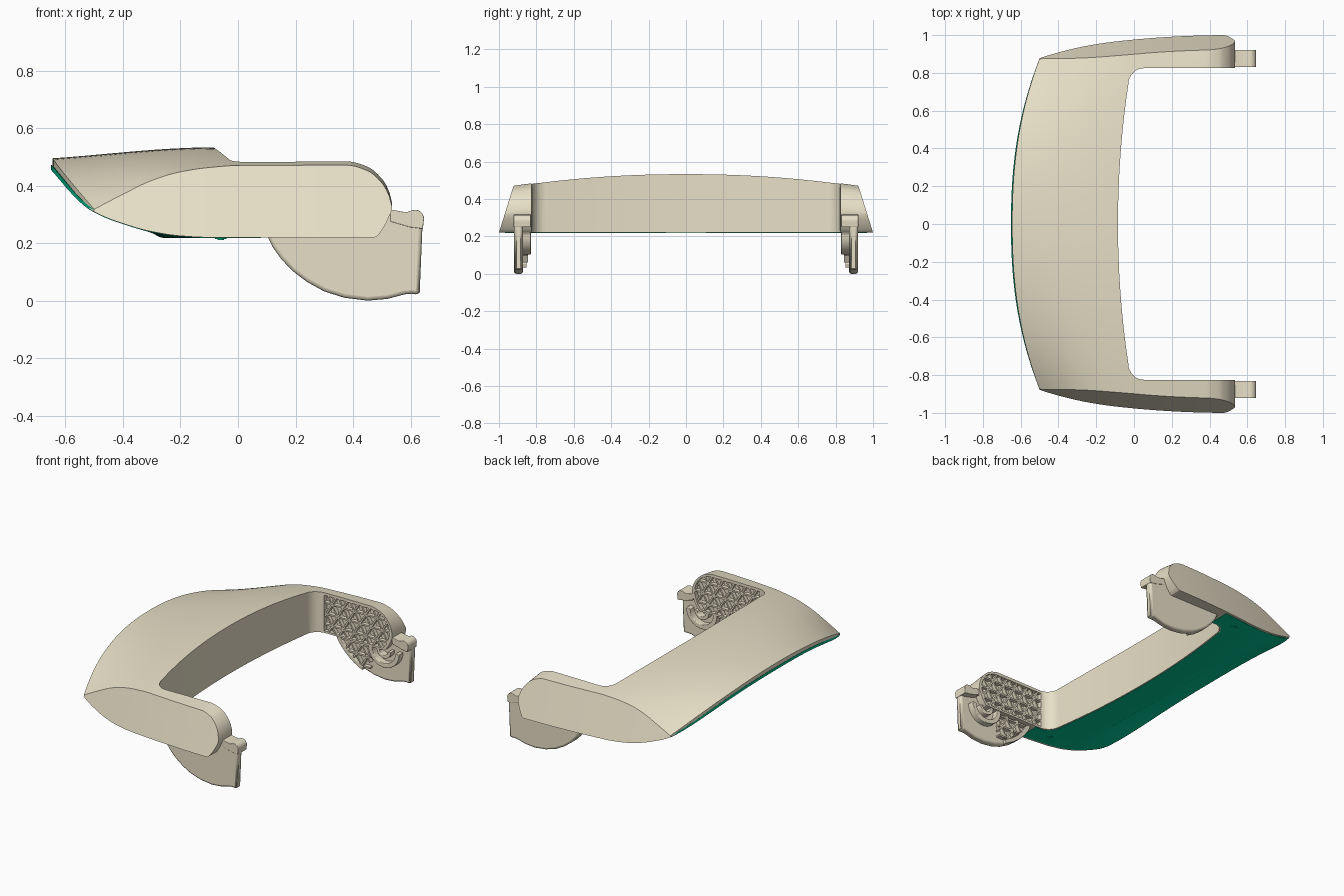
import bpy, bmesh, math
from mathutils import Vector

if "Cube" in bpy.data.objects:
    bpy.data.objects.remove(bpy.data.objects["Cube"])


def material(name, rgb):
    m = bpy.data.materials.new(name)
    m.diffuse_color = (*rgb, 1)
    m.use_nodes = True
    m.node_tree.nodes["Principled BSDF"].inputs["Base Color"].default_value = m.diffuse_color
    return m


green = material("green", (0.0, 0.55, 0.29))
beige = material("beige", (0.80, 0.74, 0.57))


def curve(pts):
    """Monotone smooth interpolation through (x, z) points."""
    d = [(b[1] - a[1]) / (b[0] - a[0]) for a, b in zip(pts, pts[1:])]
    m = [d[0]] + [2 * p * q / (p + q) if p * q > 0 else 0 for p, q in zip(d, d[1:])] + [d[-1]]

    def f(x):
        x = min(max(x, pts[0][0]), pts[-1][0])
        i = 0
        while i < len(pts) - 2 and x > pts[i + 1][0]:
            i += 1
        h = pts[i + 1][0] - pts[i][0]
        t = (x - pts[i][0]) / h
        return (pts[i][1] * (1 + 2 * t) * (1 - t) ** 2 + h * m[i] * t * (1 - t) ** 2
                + pts[i + 1][1] * t * t * (3 - 2 * t) + h * m[i + 1] * t * t * (t - 1))
    return f


ridge = curve([(-.5, .318), (-.4, .37), (-.3, .418), (-.2, .448), (-.1, .463), (0, .47),
               (.38, .471), (.45, .452), (.5, .41), (.525, .366), (.535, .33)])
crown = curve([(-.5, .495), (-.05, .533), (.38, .533), (.45, .515), (.5, .47), (.525, .425), (.535, .38)])
belly = curve([(-.66, .475), (-.505, .312), (-.4, .268), (-.3, .24), (-.2, .225), (-.1, .22),
               (.475, .22), (.51, .26), (.535, .315)])


def side(x, z):
    return 1 - .31 * (z - .22) - .095 * max(0, (.5 - x)) ** 2


def finish(name, bm, mat=beige, mirror=False, bevel=0):
    bmesh.ops.recalc_face_normals(bm, faces=bm.faces)
    me = bpy.data.meshes.new(name)
    bm.to_mesh(me)
    bm.free()
    ob = bpy.data.objects.new(name, me)
    bpy.context.collection.objects.link(ob)
    me.materials.append(mat)
    if bevel:
        b = ob.modifiers.new("bevel", 'BEVEL')
        b.width, b.segments, b.limit_method, b.angle_limit = bevel, 3, 'ANGLE', math.radians(50)
    if mirror:
        mm = ob.modifiers.new("mirror", 'MIRROR')
        mm.use_axis = (False, True, False)
    return ob


def smooth(ob, angle=30):
    bpy.ops.object.select_all(action='DESELECT')
    ob.select_set(True)
    bpy.context.view_layer.objects.active = ob
    bpy.ops.object.shade_smooth_by_angle(angle=math.radians(angle))


def prism(name, pts, lo, hi, axis='y', **kw):
    """Extrude a 2D outline along y (points are x,z) or z (points are x,y)."""
    bm = bmesh.new()
    put = (lambda a, b, c: (a, c, b)) if axis == 'y' else (lambda a, b, c: (a, b, c))
    rows = [[bm.verts.new(put(a, b, c)) for a, b in pts] for c in (lo, hi)]
    for r in rows:
        bm.faces.new(r)
    for i in range(len(pts)):
        j = (i + 1) % len(pts)
        bm.faces.new((rows[0][i], rows[0][j], rows[1][j], rows[1][i]))
    return finish(name, bm, **kw)


def loft(name, xs, section, n=48, mat=beige):
    """Skin cross-sections; section(x0, s) returns a top and a bottom point."""
    bm = bmesh.new()
    rows = []
    for x in xs:
        pairs = [section(x, -1 + 2 * i / n) for i in range(n + 1)]
        rows.append([bm.verts.new(p[0]) for p in pairs] + [bm.verts.new(p[1]) for p in reversed(pairs)])
    k = 2 * n + 2
    for a, b in zip(rows, rows[1:]):
        for i in range(k):
            j = (i + 1) % k
            bm.faces.new((a[i], a[j], b[j], b[i]))
    for r in (rows[0], rows[-1]):
        for i in range(n):
            bm.faces.new((r[i], r[i + 1], r[k - 2 - i], r[k - 1 - i]))
    return finish(name, bm, mat)


def cut(ob, cutter):
    bpy.context.view_layer.update()
    m = ob.modifiers.new("cut", 'BOOLEAN')
    m.operation, m.solver, m.object = 'DIFFERENCE', 'EXACT', cutter
    bpy.context.view_layer.objects.active = ob
    bpy.ops.object.modifier_apply(modifier=m.name)


def bow(x, s):
    return x - .145 * (1 - abs(s) ** 2.3) * max(0, (.1 - x) / .6)


def under(x, s):
    """Underside height: flat, then an arched slope rising to the bowed front edge."""
    xx, xf = bow(x, s), bow(-.505, s)
    t = max(0, (-.27 - xx) / (-.27 - xf))
    straight = .22 + (belly(xf) - .22) * t
    w = (1 - abs(s) ** 3) if xx < .1 else 0
    return belly(xx) + (straight - belly(xx)) * w


def shell_section(x, s):
    xx = bow(x, s)
    zr = ridge(x)
    zt = zr + (crown(x) - zr) * (1 - abs(s) ** 2.15)
    return ((xx, s * side(x, zr), zt), (xx, s * side(x, belly(x)), under(x, s)))


def panel_section(x, s):
    xx = bow(x, s)
    y, zb = s * .985 * side(x, belly(x)), under(x, s)
    drop = .002 + .008 * min(1, max(0, (-.5 - xx) / .1))
    return ((xx, y, zb + .008), (xx, y, zb - drop))


def spread(a, b, n):
    return [a + (b - a) * i / n for i in range(n + 1)]


def arc(cx, cz, r, a0, a1, n=14):
    return [(cx + r * math.cos(math.radians(a)), cz + r * math.sin(math.radians(a))) for a in spread(a0, a1, n)]


# Curved shell with two arms, and the green underside panel
shell = loft("shell", spread(-.5, .36, 36) + spread(.38, .535, 16), shell_section)
panel = loft("underside_panel", spread(-.505, .08, 26), panel_section, mat=green)

# Opening between the arms, with rounded corners (slightly larger in the panel)
half = [(-.085 + .055 * (y / .74) ** 2, y) for y in spread(0, .74, 14)]
half += arc(.055, .74, .085, 180, 90, 8)[1:] + [(1, .825)]
window = prism("window_cutter", [(x, -y) for x, y in reversed(half[1:])] + half, 0, 1, axis='z')
cut(shell, window)
window.location.x, window.scale.y = -.008, 1.008
cut(panel, window)

# Pockets on the inner arm faces
pocket = [(.045, .232), (.468, .232), (.495, .265), (.515, .325)] + arc(.395, .345, .119, 0, 90, 8) + [(.045, .464)]
pocket_cutter = prism("pocket_cutter", pocket, -.853, .853)
cut(shell, pocket_cutter)
for c in (window, pocket_cutter):
    bpy.data.objects.remove(c)
smooth(shell)
smooth(panel, 20)


# Triangular ribs with a pointed star at each crossing, clipped to a convex outline
def lattice(name, poly, y0, y1, step=.07, w=.005):
    bm = bmesh.new()
    P = [Vector(p) for p in poly]
    O = Vector((.3, .345))
    edges = [(a, Vector((a.y - b.y, b.x - a.x)).normalized()) for a, b in zip(P, P[1:] + P[:1])]
    for ang in (0, 60, 120):
        d = Vector((math.cos(math.radians(ang)), math.sin(math.radians(ang))))
        nrm = Vector((-d.y, d.x))
        for k in range(-9, 10):
            o = O + nrm * step * k
            t0, t1 = -9, 9
            for a, inw in edges:
                den, num = inw.dot(d), inw.dot(a - o)
                if abs(den) < 1e-6:
                    t1 = -99 if num > 0 else t1
                elif den > 0:
                    t0 = max(t0, num / den)
                else:
                    t1 = min(t1, num / den)
            if t1 - t0 < .02:
                continue
            ends = [o + d * t + nrm * v for t, v in ((t0, -w), (t1, -w), (t1, w), (t0, w))]
            lo, hi = [[bm.verts.new((e.x, y, e.y)) for e in ends] for y in (y0, y1)]
            bm.faces.new(lo)
            bm.faces.new(hi)
            for i in range(4):
                j = (i + 1) % 4
                bm.faces.new((lo[i], lo[j], hi[j], hi[i]))
    r = step / math.sin(math.radians(60))
    for i in range(-9, 10):
        for j in range(-9, 10):
            c = O + Vector((r * (i + j / 2), step * j))
            if all(inw.dot(c - a) > .012 for a, inw in edges):
                tip = bm.verts.new((c.x, y0 - .002, c.y))
                base = [bm.verts.new((x, y1, z)) for x, z in arc(c.x, c.y, .03, 0, 300, 5)]
                bm.faces.new(base)
                for q in range(6):
                    bm.faces.new((base[q], base[(q + 1) % 6], tip))
    return finish(name, bm, mirror=True)


lattice("arm_ribs", pocket, .828, .856)
lattice("plate_ribs", [(.14, .23), (.17, .17), (.23, .11), (.3, .068), (.36, .055), (.36, .23)], .845, .88)

# Rounded plates hanging below the arm ends
low = [(.1, .23), (.12, .187), (.15, .145), (.19, .103), (.24, .065), (.3, .032), (.37, .01), (.45, .0),
       (.52, .006), (.58, .022), (.605, .024), (.622, .02), (.632, .028)]
plate = prism("arm_plate", low + [(.642, .27), (.642, .29), (.63, .307), (.61, .312), (.59, .304), (.53, .314),
                                  (.14, .3)], .872, .92, mirror=True, bevel=.014)
rim = [(x + .022 * (.42 - x) / .35, z + .024) for x, z in low[:6]]
parts = [plate, prism("plate_rim", low[:6] + rim[::-1], .852, .885, mirror=True, bevel=.004)]

# Hook rings and end knob on the inside of each plate
for name, r0, r1 in (("outer_hook", .083, .112), ("inner_hook", .03, .052)):
    parts.append(prism(name, arc(.47, .215, r1, 170, 360) + arc(.47, .215, r0, 360, 170),
                       .83, .88, mirror=True, bevel=.004))
knob = [(.53, .275), (.6, .255), (.643, .25)] + arc(.615, .284, .032, -15, 100, 8) + [(.585, .307), (.53, .317)]
parts.append(prism("end_knob", knob, .83, .922, mirror=True, bevel=.003))

# Small screws under the panel
for name, r, z in (("screw_rim", .02, .214), ("screw_head", .011, .211)):
    parts.append(prism(name, arc(-.06, .87, r, 0, 345, 23), z, .225, axis='z', mat=green, mirror=True))
for p in parts:
    smooth(p)
